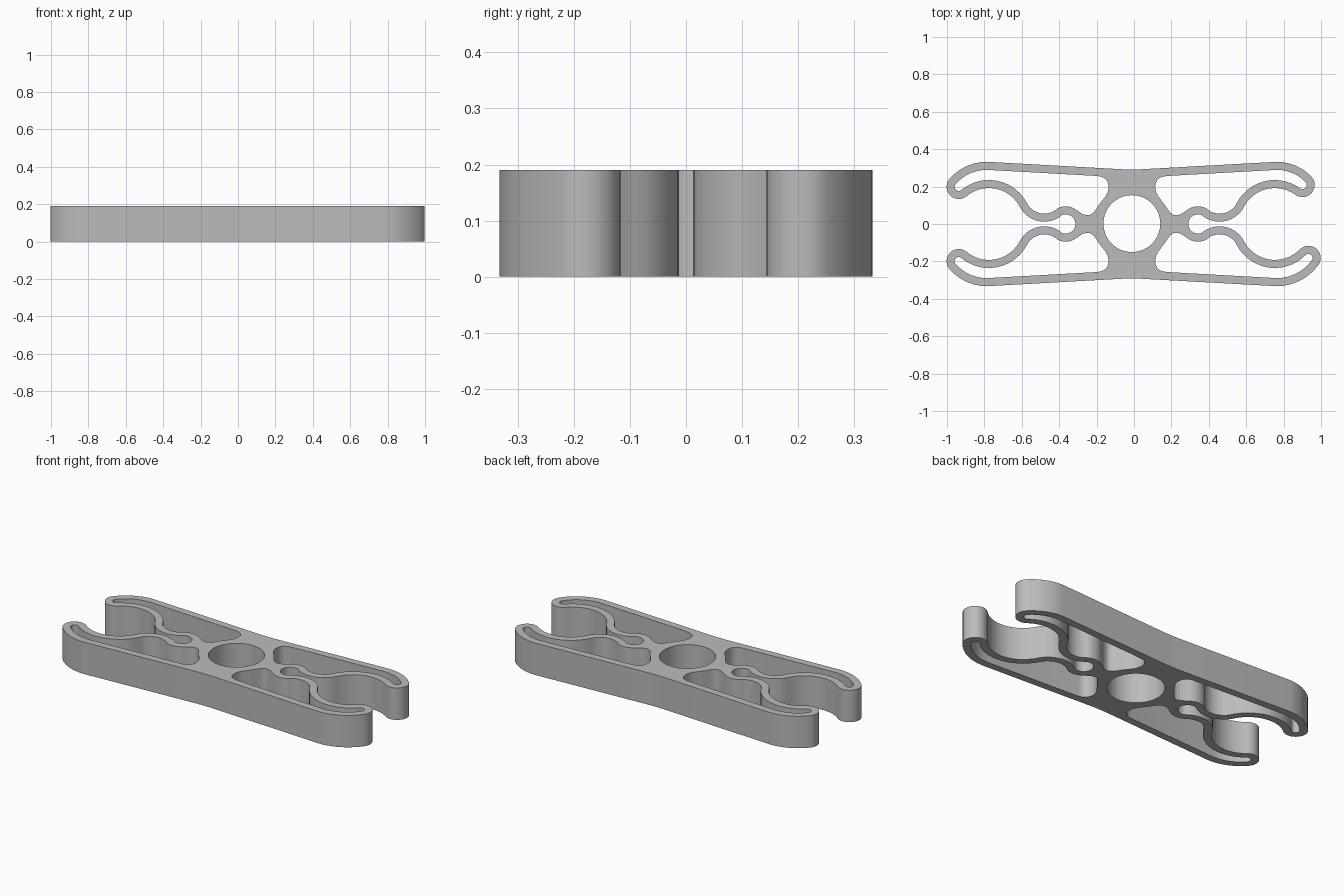
import bpy, bmesh, math
from mathutils import Vector

if "Cube" in bpy.data.objects:
    bpy.data.objects.remove(bpy.data.objects["Cube"])

HEIGHT = 0.19
HALF = 0.0215          # half thickness of the springy strip
SHIFT = -0.0115        # the body sits slightly left of the longest tip

mat = bpy.data.materials.new("grey plastic")
mat.diffuse_color = (0.5, 0.5, 0.5, 1)
mat.use_nodes = True
mat.node_tree.nodes["Principled BSDF"].inputs["Base Color"].default_value = mat.diffuse_color


def arc(c, r, a0, a1):
    n = max(3, int(abs(a1 - a0) / 7))
    angs = [math.radians(a0 + (a1 - a0) * i / n) for i in range(n + 1)]
    return [Vector((c[0] + r * math.cos(a), c[1] + r * math.sin(a))) for a in angs]


def angle(a, b):
    return math.degrees(math.atan2(b[1] - a[1], b[0] - a[0]))


def smooth(pts, n=5):
    """Catmull-Rom curve through the points."""
    p = [Vector(q) for q in pts]
    p = [2 * p[0] - p[1]] + p + [2 * p[-1] - p[-2]]
    out = []
    for a, b, c, d in zip(p, p[1:], p[2:], p[3:]):
        for i in range(n):
            t = i / n
            out.append(0.5 * (2 * b + (c - a) * t + (2 * a - 5 * b + 4 * c - d) * t * t
                              + (3 * b - a - 3 * c + d) * t ** 3))
    return out + [p[-2]]


def offset(path, d):
    out = []
    for i, p in enumerate(path):
        t = (path[min(i + 1, len(path) - 1)] - path[max(i - 1, 0)]).normalized()
        out.append(p + Vector((-t.y, t.x)) * d)
    return out


def arm(theta):
    """Centreline of one arm: outer bar, hooked tip, large jaw, neck, small eye."""
    jaw, jaw_r = Vector((0.7645, 0.005)), 0.2085
    tip_r, neck_r, eye_r = 0.0435, 0.127, 0.073
    th = math.radians(theta)
    tip = jaw + (jaw_r + tip_r) * Vector((math.cos(th), math.sin(th)))
    neck, eye = Vector((0.4685, 0.161)), Vector((0.3535, 0.0))
    apex = Vector((0.775, 0.311))
    d, e = tip - apex
    r = (d * d + e * e - tip_r ** 2) / (-2 * e - 2 * tip_r)
    shoulder = apex - Vector((0, r))
    b = angle(shoulder, tip)
    path = [Vector((0.04, 0.2705))]
    for seg in (arc(shoulder, r, 90, b), arc(tip, tip_r, b, theta - 180),
                arc(jaw, jaw_r, theta, angle(jaw, neck)),
                arc(neck, neck_r, angle(neck, jaw), angle(neck, eye)),
                arc(eye, eye_r, angle(eye, neck), 180)):
        path += [p for p in seg if (p - path[-1]).length > 0.006]
    return path


# Hub side of each slot, from the eye round the central ring to the outer bar
HUB = [(0.262, 0.052), (0.232, 0.047), (0.205, 0.062), (0.172, 0.108), (0.137, 0.155),
       (0.125, 0.195), (0.133, 0.23), (0.158, 0.251), (0.20, 0.2575)]

outline, slots = [], []
for sx, sy, theta in ((1, 1, 54), (1, -1, 44.5), (-1, -1, 50.3), (-1, 1, 50.3)):
    path = arm(theta)
    place = lambda pts: [(p.x * sx + SHIFT, p.y * sy) for p in pts]
    outer = place(offset(path, HALF))
    if sx * sy < 0:
        outer = outer[:-1][::-1]
    outline += outer
    inner = [p for p in offset(path, -HALF)[1:] if p.x > 0.29 and not (p.x < 0.3 and p.y < 0.06)]
    slots.append(place(inner + smooth(HUB)))

hole = [tuple(p) for p in arc((SHIFT, 0.002), 0.152, 0, 360)[:-1]]

# Flat filled profile, extruded to full height
curve = bpy.data.curves.new("profile", 'CURVE')
curve.dimensions = '2D'
curve.fill_mode = 'BOTH'
curve.extrude = HEIGHT / 2
for loop in [outline, hole] + slots:
    s = curve.splines.new('POLY')
    s.points.add(len(loop) - 1)
    for pt, (x, y) in zip(s.points, loop):
        pt.co = (x, y, 0, 1)
    s.use_cyclic_u = True
profile = bpy.data.objects.new("profile", curve)
bpy.context.collection.objects.link(profile)
bpy.context.view_layer.update()
mesh = bpy.data.meshes.new_from_object(profile.evaluated_get(bpy.context.evaluated_depsgraph_get()))
bpy.data.objects.remove(profile)

# Clip body mesh, welded and standing on the ground
bm = bmesh.new()
bm.from_mesh(mesh)
bmesh.ops.remove_doubles(bm, verts=bm.verts, dist=0.0002)
bmesh.ops.translate(bm, verts=bm.verts, vec=(0, 0, HEIGHT / 2))
bmesh.ops.recalc_face_normals(bm, faces=bm.faces)
bm.to_mesh(mesh)
bm.free()
mesh.materials.clear()
mesh.materials.append(mat)
body = bpy.data.objects.new("double_ended_clip", mesh)
bpy.context.collection.objects.link(body)
bpy.context.view_layer.objects.active = body
body.select_set(True)
bpy.ops.object.shade_smooth_by_angle(angle=math.radians(35))
